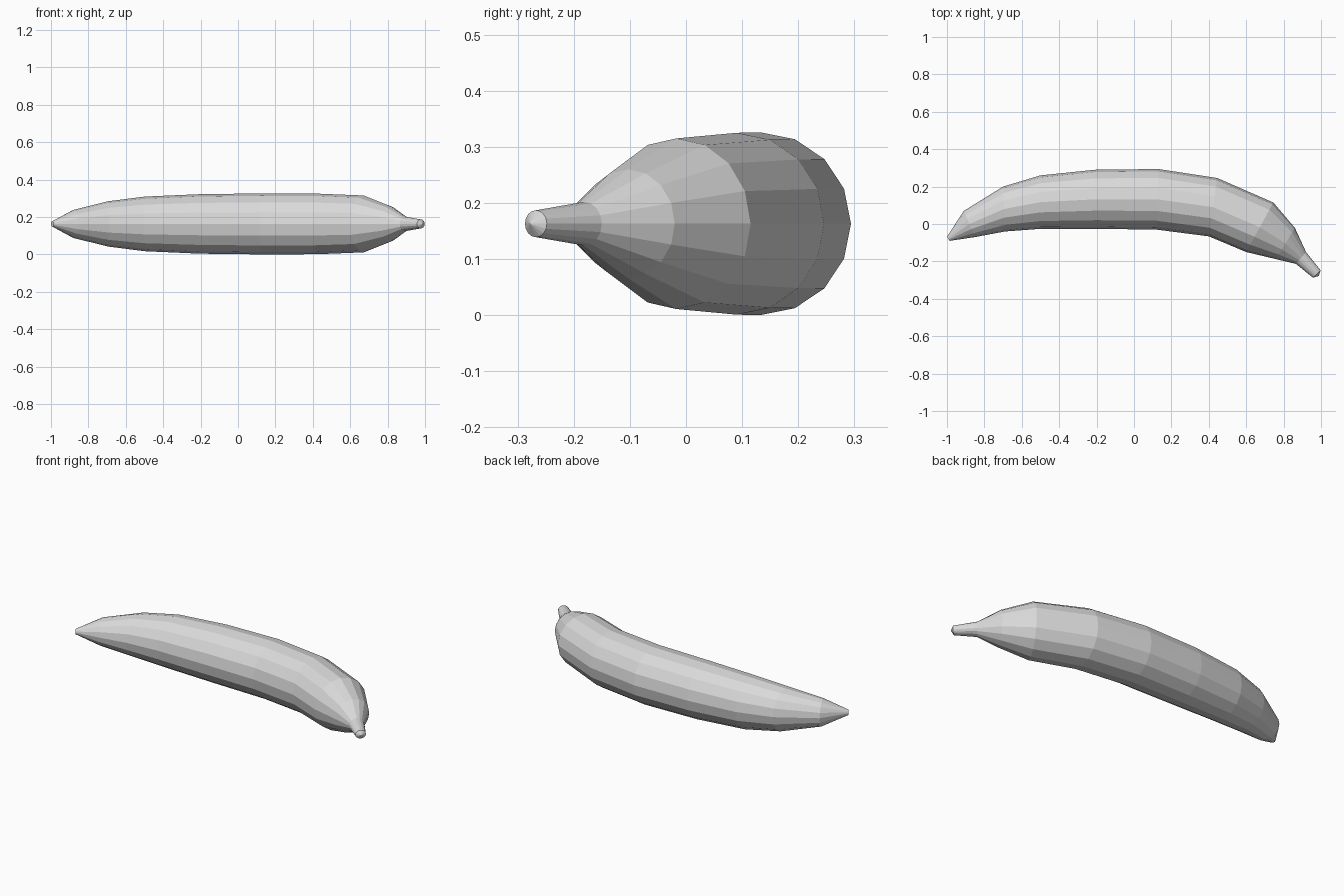
import bpy, bmesh, math
from mathutils import Vector

if "Cube" in bpy.data.objects:
    bpy.data.objects.remove(bpy.data.objects["Cube"])

SIDES = 16
MID_Z = 0.163

# Cross-sections from tip to stem: outer x, outer y, inner x, inner y, half height
RINGS = [
    (-1.00, -0.068, -0.985, -0.09, 0.014),
    (-0.91, 0.07, -0.85, -0.07, 0.075),
    (-0.70, 0.20, -0.69, -0.04, 0.121),
    (-0.50, 0.26, -0.50, -0.026, 0.146),
    (-0.21, 0.29, -0.20, -0.026, 0.159),
    (0.13, 0.294, 0.12, -0.03, 0.163),
    (0.445, 0.246, 0.40, -0.066, 0.162),
    (0.745, 0.115, 0.60, -0.15, 0.152),
    (0.86, -0.02, 0.76, -0.188, 0.097),
    (0.92, -0.15, 0.865, -0.213, 0.039),
    (0.998, -0.248, 0.957, -0.287, 0.024),
]

grey = bpy.data.materials.new("plain grey")
grey.diffuse_color = (0.7, 0.7, 0.7, 1)
grey.use_nodes = True
grey.node_tree.nodes["Principled BSDF"].inputs["Base Color"].default_value = grey.diffuse_color


def add_ring(bm, ox, oy, ix, iy, half):
    outer, inner = Vector((ox, oy, MID_Z)), Vector((ix, iy, MID_Z))
    mid, side = (outer + inner) / 2, (outer - inner) / 2
    up = Vector((0, 0, half))
    return [bm.verts.new(mid + side * math.cos(a) + up * math.sin(a))
            for a in (2 * math.pi * i / SIDES for i in range(SIDES))]


# Curved fruit body with tapered stem
bm = bmesh.new()
rings = [add_ring(bm, *r) for r in RINGS]
for a, b in zip(rings, rings[1:]):
    for i in range(SIDES):
        j = (i + 1) % SIDES
        bm.faces.new((a[i], a[j], b[j], b[i]))

# Blunt tip, and slightly domed stem end
bm.faces.new(rings[0])
end = bm.verts.new((0.988, -0.278, MID_Z))
for i in range(SIDES):
    bm.faces.new((rings[-1][i], rings[-1][(i + 1) % SIDES], end))
bmesh.ops.recalc_face_normals(bm, faces=bm.faces)

mesh = bpy.data.meshes.new("banana")
bm.to_mesh(mesh)
bm.free()
mesh.materials.append(grey)
bpy.context.collection.objects.link(bpy.data.objects.new("banana", mesh))
